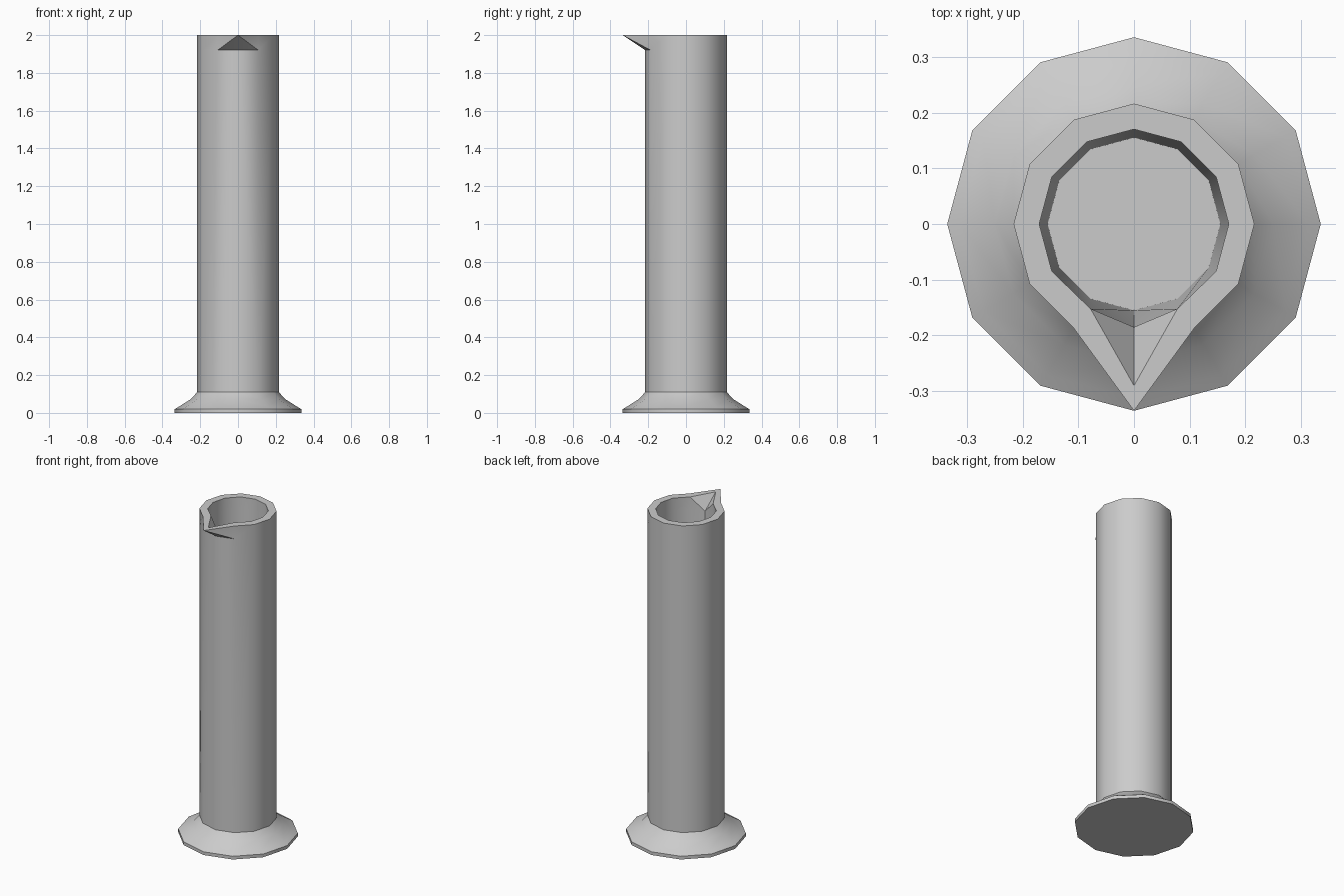
import bpy
import bmesh
from math import sin, cos, pi, radians

SIDES = 12
FRONT = 9  # ring index that points to -y

old = bpy.data.objects.get("Cube")
if old:
    bpy.data.objects.remove(old, do_unlink=True)

grey = bpy.data.materials.new("light grey")
grey.use_nodes = True
grey.diffuse_color = (0.6, 0.6, 0.6, 1)
grey.node_tree.nodes["Principled BSDF"].inputs["Base Color"].default_value = (0.6, 0.6, 0.6, 1)


def ring(bm, radius, z):
    return [bm.verts.new((radius * cos(2 * pi * i / SIDES), radius * sin(2 * pi * i / SIDES), z))
            for i in range(SIDES)]


def bridge(bm, a, b):
    for i in range(SIDES):
        j = (i + 1) % SIDES
        if i in (FRONT - 1, FRONT):
            # triangles fan from the spout tip so both halves mirror
            tip, side = (j, i) if i == FRONT - 1 else (i, j)
            bm.faces.new((a[side], a[tip], b[tip]))
            bm.faces.new((a[side], b[tip], b[side]))
        else:
            bm.faces.new((a[i], a[j], b[j], b[i]))


# One continuous shell: foot, outer wall, rim, inner wall, floor
profile = [(0.335, 0), (0.335, 0.02), (0.313, 0.033), (0.25, 0.073), (0.216, 0.11),
           (0.216, 1.92), (0.216, 2), (0.17, 2), (0.17, 1.92), (0.155, 0.11)]
bm = bmesh.new()
rings = [ring(bm, r, z) for r, z in profile]
outer_rim, inner_rim, inner_neck = rings[6:9]

# Pull the front of the rim out into a pouring spout
outer_rim[FRONT].co.y = -0.335
inner_rim[FRONT].co.y = -0.29
inner_neck[FRONT].co.y = -0.185
for loop in (inner_rim, inner_neck):
    for i, s in ((FRONT - 1, -1), (FRONT + 1, 1)):
        loop[i].co.x = s * 0.078
        loop[i].co.y = -0.152

for a, b in zip(rings, rings[1:]):
    bridge(bm, a, b)
bm.faces.new(rings[0])
bm.faces.new(rings[-1])
bmesh.ops.recalc_face_normals(bm, faces=bm.faces)

mesh = bpy.data.meshes.new("measuring_cylinder")
bm.to_mesh(mesh)
bm.free()
mesh.materials.append(grey)
cylinder = bpy.data.objects.new("measuring_cylinder", mesh)
bpy.context.collection.objects.link(cylinder)

# Soft sides with crisp rim and foot edges
bpy.ops.object.select_all(action='DESELECT')
cylinder.select_set(True)
bpy.context.view_layer.objects.active = cylinder
bpy.ops.object.shade_smooth_by_angle(angle=radians(31))
